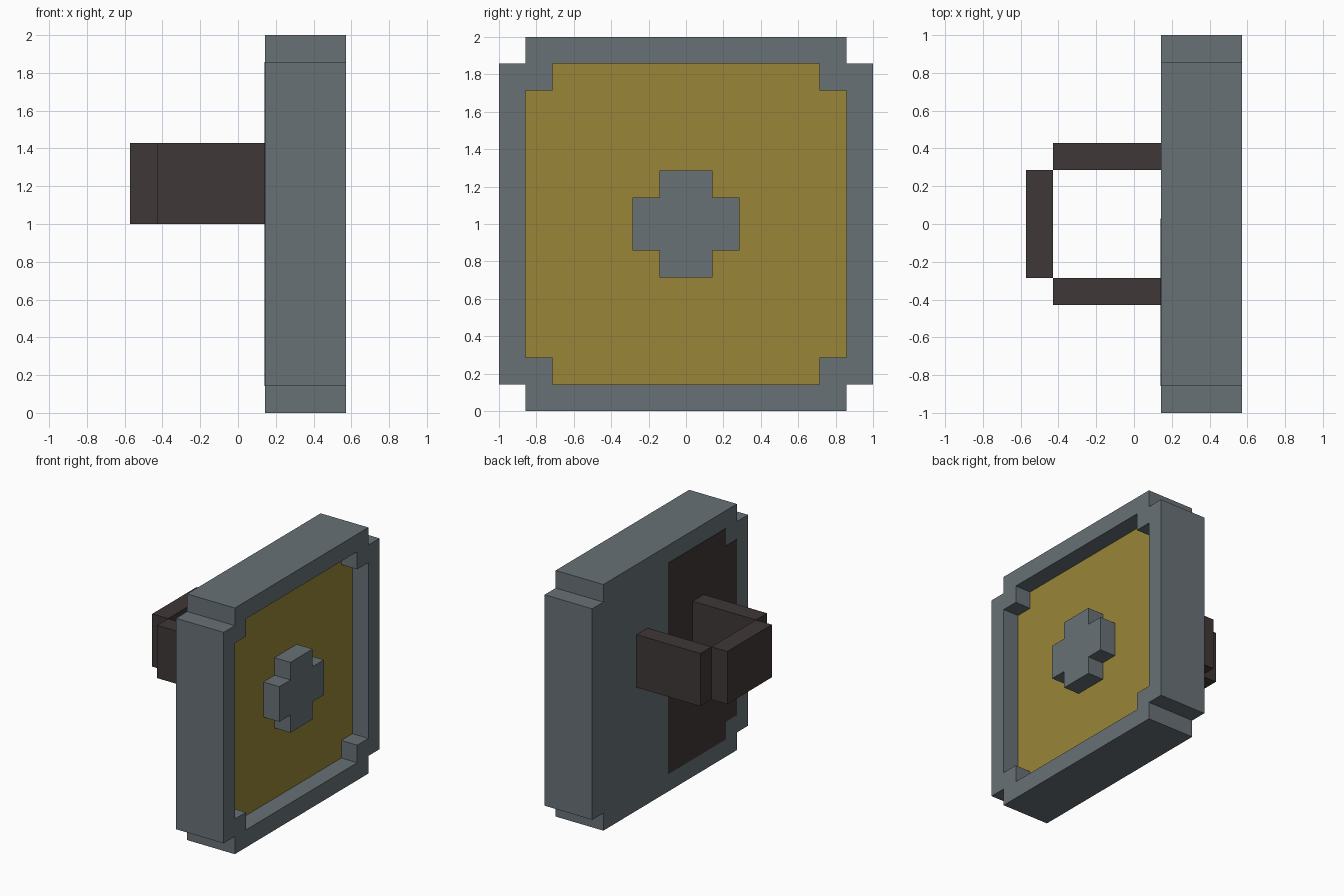
import bpy, bmesh

if "Cube" in bpy.data.objects:
    bpy.data.objects.remove(bpy.data.objects["Cube"])

U = 1 / 7      # one block of the grid
CZ = 7         # centre height of the plate, in blocks


def material(name, rgb):
    """Flat colour from 0-255 sRGB values."""
    lin = [((c / 255 + 0.055) / 1.055) ** 2.4 for c in rgb]
    m = bpy.data.materials.new(name)
    m.diffuse_color = (*lin, 1)
    m.use_nodes = True
    m.node_tree.nodes["Principled BSDF"].inputs["Base Color"].default_value = m.diffuse_color
    return m


STEEL = material("steel_grey", (104, 113, 118))
GOLD = material("dull_gold", (152, 133, 56))
DARK = material("dark_wood", (63, 56, 55))


def notched(r):
    """Square of half-width r with a one-block step cut from each corner."""
    pts, corner = [], [(r, r - 1), (r - 1, r - 1), (r - 1, r)]
    for _ in range(4):
        pts += corner
        corner = [(-z, y) for y, z in corner]
    return pts


def finish(name, bm, mats):
    bmesh.ops.recalc_face_normals(bm, faces=bm.faces)
    me = bpy.data.meshes.new(name)
    bm.to_mesh(me)
    bm.free()
    for m in mats:
        me.materials.append(m)
    ob = bpy.data.objects.new(name, me)
    bpy.context.collection.objects.link(ob)
    return ob


def loft(name, rings, mats, cap_mat=0):
    """Join (x, outline) rings with quads and cap both ends."""
    bm = bmesh.new()
    loops = [[bm.verts.new((x * U, y * U, (z + CZ) * U)) for y, z in outline]
             for x, outline in rings]
    for a, b in zip(loops, loops[1:]):
        for i in range(len(a)):
            j = (i + 1) % len(a)
            bm.faces.new((a[i], a[j], b[j], b[i]))
    bm.faces.new(loops[0])
    bm.faces.new(loops[-1]).material_index = cap_mat
    return finish(name, bm, mats)


def block(name, x, y, z, mat):
    """Box from (min, max) block ranges."""
    bm = bmesh.new()
    bmesh.ops.create_cube(bm, size=1)
    for v in bm.verts:
        v.co = [(r[0] if c < 0 else r[1]) * U for c, r in zip(v.co, (x, y, z))]
    return finish(name, bm, [mat])


# Shield plate: stepped rim around a recessed gold field
outer, inner = notched(7), notched(6)
loft("shield_plate", [(1, outer), (4, outer), (4, inner), (3, inner)],
     [STEEL, GOLD], cap_mat=1)

# Raised cross boss, level with the rim
cross = notched(2)
loft("cross_boss", [(3, cross), (4, cross)], [STEEL])

# Thin dark lining on one half of the back
lining = [(min(y, 0.2), z) for y, z in
          [(0.2, -6), (0.2, 6), (-5, 6), (-5, 5), (-6, 5), (-6, -5), (-5, -5), (-5, -6)]]
loft("back_lining", [(0.98, lining), (1, lining)], [DARK])

# Handle: two arms and a grip
for side, label in ((1, "rear"), (-1, "front")):
    block(label + "_handle_arm", (-3, 1), sorted((2 * side, 3 * side)), (7, 10), DARK)
block("handle_grip", (-4, -3), (-2, 2), (7, 10), DARK)
